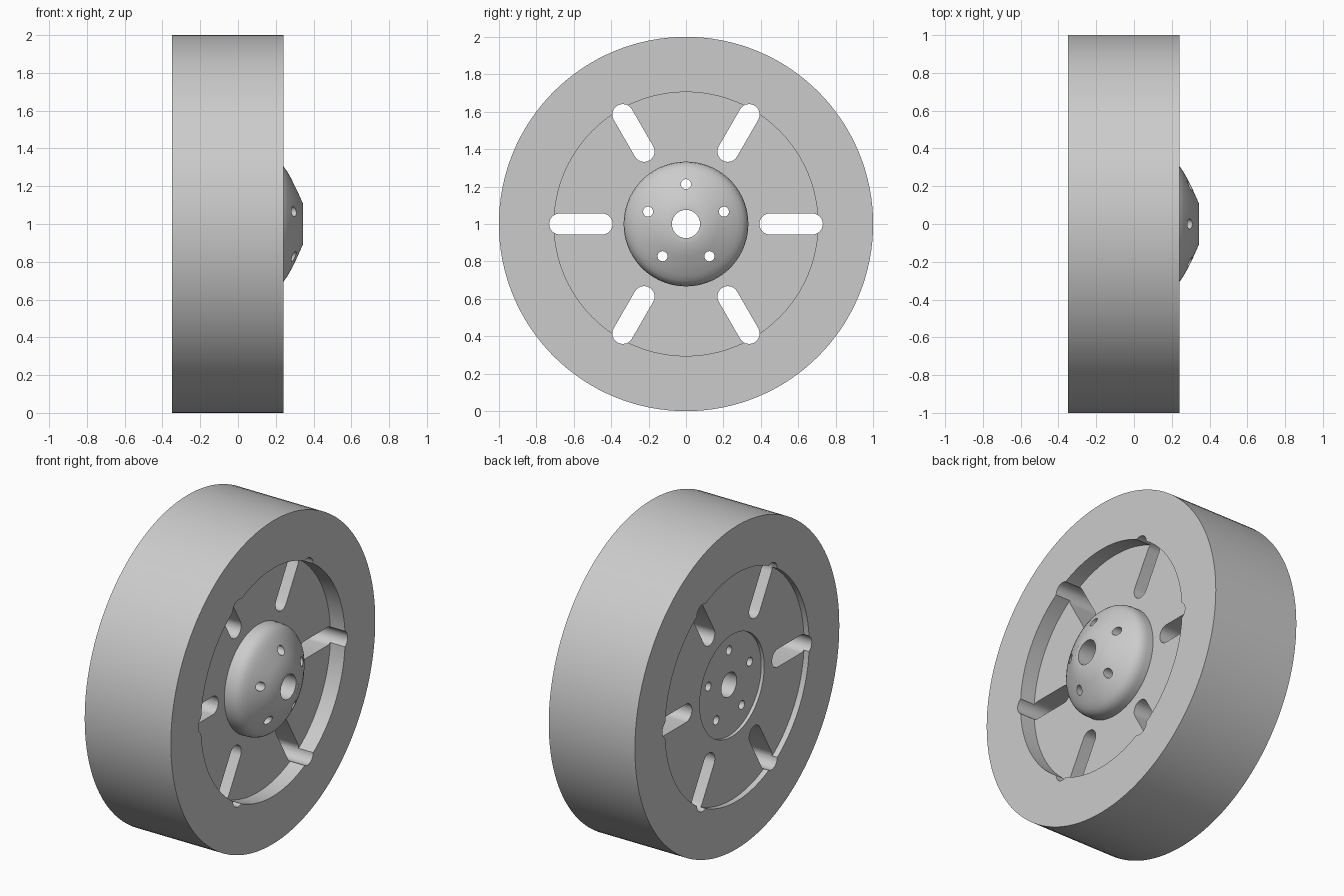
import bpy
import bmesh
from math import sin, cos, pi, radians

default = bpy.data.objects.get("Cube")
if default:
    bpy.data.objects.remove(default)

SEGMENTS = 128
AXIS_Z = 1.0

grey = bpy.data.materials.new("light_grey")
grey.use_nodes = True
colour = (0.6, 0.6, 0.6, 1)
grey.diffuse_color = colour
grey.node_tree.nodes["Principled BSDF"].inputs["Base Color"].default_value = colour


def make_object(name, bm):
    bmesh.ops.recalc_face_normals(bm, faces=bm.faces)
    mesh = bpy.data.meshes.new(name)
    bm.to_mesh(mesh)
    bm.free()
    mesh.materials.append(grey)
    obj = bpy.data.objects.new(name, mesh)
    bpy.context.collection.objects.link(obj)
    return obj


def lathe(name, profile):
    """Revolve a closed (x, radius) outline about the wheel axle."""
    bm = bmesh.new()
    rings = []
    for i in range(SEGMENTS):
        a = 2 * pi * i / SEGMENTS
        rings.append([bm.verts.new((x, r * cos(a), AXIS_Z + r * sin(a)))
                      for x, r in profile])
    n = len(profile)
    for i, ring in enumerate(rings):
        following = rings[(i + 1) % SEGMENTS]
        for j in range(n):
            k = (j + 1) % n
            bm.faces.new((ring[j], ring[k], following[k], following[j]))
    return make_object(name, bm)


def radial_cutters(name, count, start, inner, outer, radius):
    """Round-ended through cutters arranged around the axle."""
    bm = bmesh.new()
    steps = 16
    for c in range(count):
        turn = radians(start) + 2 * pi * c / count
        outline = []
        for centre, first in ((outer, -pi / 2), (inner, pi / 2)):
            for s in range(steps + 1):
                # Coincident ends make a plain round hole
                if inner == outer and s == steps:
                    continue
                a = first + pi * s / steps
                u, v = centre + radius * cos(a), radius * sin(a)
                outline.append((u * cos(turn) - v * sin(turn),
                                AXIS_Z + u * sin(turn) + v * cos(turn)))
        face = bm.faces.new([bm.verts.new((-0.6, y, z)) for y, z in outline])
        top = bmesh.ops.extrude_face_region(bm, geom=[face])["geom"]
        bmesh.ops.translate(bm, vec=(1.2, 0, 0),
                            verts=[g for g in top if isinstance(g, bmesh.types.BMVert)])
    obj = make_object(name, bm)
    obj.hide_render = True
    return obj


def cut(obj, cutter):
    mod = obj.modifiers.new("holes", 'BOOLEAN')
    mod.operation = 'DIFFERENCE'
    mod.solver = 'EXACT'
    mod.object = cutter
    with bpy.context.temp_override(object=obj, active_object=obj):
        bpy.ops.object.modifier_apply(modifier=mod.name)
    bpy.data.objects.remove(cutter)


# Wide rim with a web, deeply recessed outside and shallow inside
wheel = lathe("wheel_rim_and_web", [
    (-0.35, 1.0), (0.24, 1.0), (0.24, 0.705), (0.14, 0.705),
    (0.14, 0.315), (-0.315, 0.315), (-0.315, 0.705), (-0.35, 0.705)])
cut(wheel, radial_cutters("slot_cutter", 6, 0, 0.448, 0.675, 0.056))

# Domed hub, set slightly below the web on the inner side
hub = lathe("domed_hub", [
    (-0.295, 0.075), (-0.295, 0.315), (0.14, 0.315), (0.14, 0.333),
    (0.18, 0.333), (0.205, 0.329), (0.225, 0.319), (0.243, 0.303),
    (0.262, 0.275), (0.285, 0.235), (0.315, 0.173), (0.345, 0.105),
    (0.345, 0.075)])
cut(hub, radial_cutters("bolt_hole_cutter", 5, 90, 0.213, 0.213, 0.027))

# Smooth round surfaces, crisp edges
bpy.ops.object.select_all(action='DESELECT')
for obj in (wheel, hub):
    obj.select_set(True)
bpy.context.view_layer.objects.active = wheel
bpy.ops.object.shade_smooth_by_angle(angle=radians(30))
